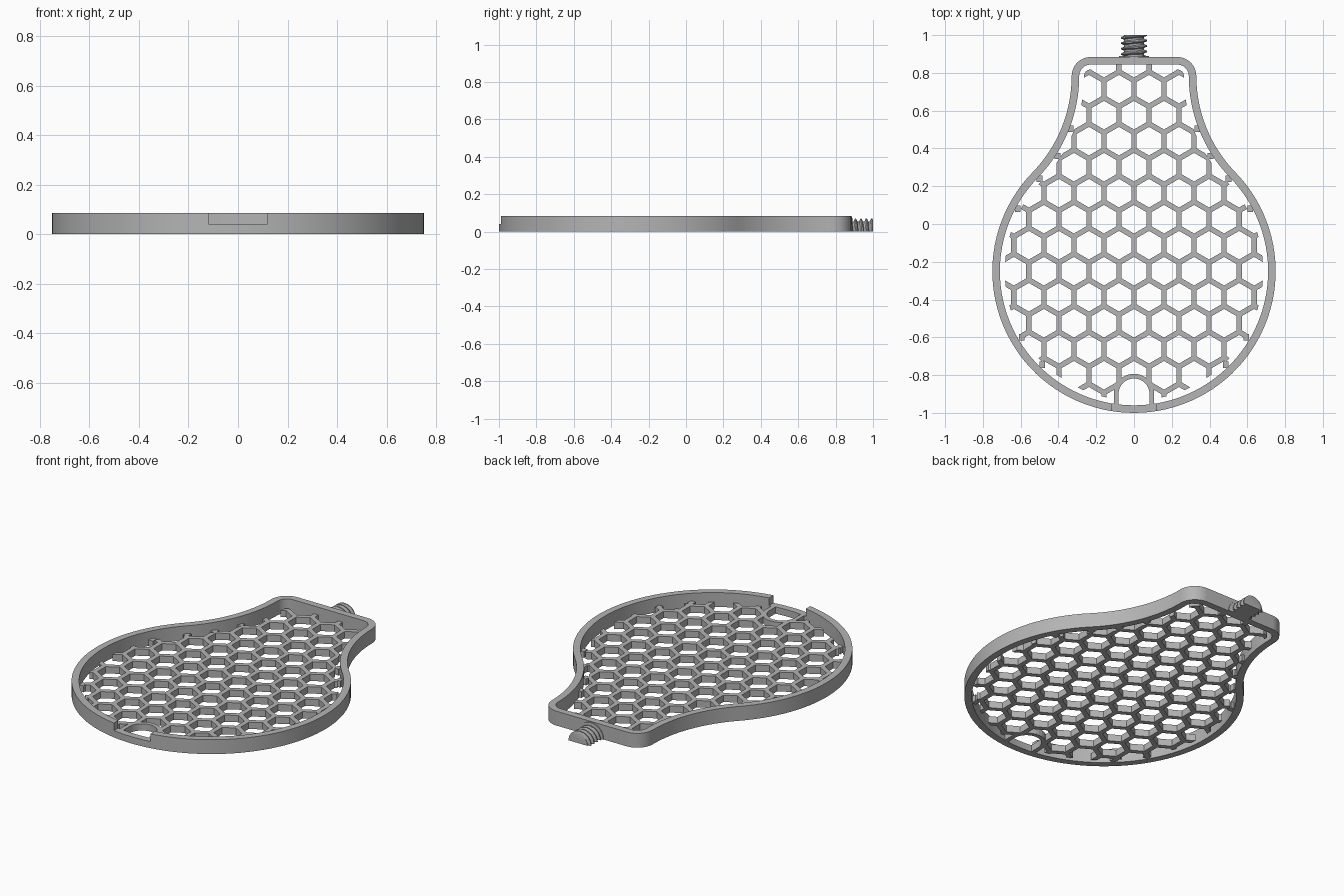
import bpy, bmesh, math
from mathutils import Vector

if "Cube" in bpy.data.objects:
    bpy.data.objects.remove(bpy.data.objects["Cube"], do_unlink=True)

grey = bpy.data.materials.new("light_grey")
grey.use_nodes = True
grey.diffuse_color = (0.46, 0.46, 0.46, 1)
grey.node_tree.nodes["Principled BSDF"].inputs["Base Color"].default_value = grey.diffuse_color

RIM_H, GRID_H = 0.085, 0.04
CY, CR = -0.25, 0.75                     # round body centre and radius
NECK_X, TOP_Y, CORNER = 0.33, 0.884, 0.1
CELL, BAR = 0.159, 0.028


def finish(name, bm, smooth=False):
    bmesh.ops.recalc_face_normals(bm, faces=bm.faces)
    mesh = bpy.data.meshes.new(name)
    bm.to_mesh(mesh)
    bm.free()
    mesh.materials.append(grey)
    ob = bpy.data.objects.new(name, mesh)
    bpy.context.collection.objects.link(ob)
    if smooth:
        select(ob)
        bpy.ops.object.shade_smooth_by_angle(angle=math.radians(30))
    return ob


def select(ob):
    bpy.ops.object.select_all(action='DESELECT')
    ob.select_set(True)
    bpy.context.view_layer.objects.active = ob


def boolean(ob, cutter, operation):
    select(ob)
    mod = ob.modifiers.new("cut", 'BOOLEAN')
    mod.object, mod.operation, mod.solver = cutter, operation, 'EXACT'
    bpy.ops.object.modifier_apply(modifier=mod.name)
    bpy.data.objects.remove(cutter, do_unlink=True)


def arc(cx, cy, r, a0, a1, n):
    return [(cx + r * math.cos(a0 + (a1 - a0) * i / n),
             cy + r * math.sin(a0 + (a1 - a0) * i / n)) for i in range(n + 1)]


def outline(inset):
    """Closed pear shape: round body, concave neck, rounded shoulders."""
    ny = TOP_Y - CORNER
    h = ny - CY
    nr = (NECK_X ** 2 + h * h - CR * CR) / (2 * (CR - NECK_X))
    a = math.atan2(h, NECK_X + nr)
    half = arc(0, CY, CR - inset, -math.pi / 2, a, 40)
    half += arc(NECK_X + nr, ny, nr + inset, math.pi + a, math.pi, 16)[1:]
    half += arc(NECK_X - CORNER, ny, CORNER - inset, 0, math.pi / 2, 8)[1:]
    return half + [(-x, y) for x, y in reversed(half[1:])]


def prism(name, pts, z0, z1):
    bm = bmesh.new()
    face = bm.faces.new([bm.verts.new((x, y, z0)) for x, y in pts])
    ext = bmesh.ops.extrude_face_region(bm, geom=[face])
    for v in ext["geom"]:
        if isinstance(v, bmesh.types.BMVert):
            v.co.z = z1
    return finish(name, bm)


def band(name, outer, inner, height, closed=True):
    """Upright wall between two matching paths."""
    bm = bmesh.new()
    rings = [[bm.verts.new((x, y, z)) for x, y in p]
             for p, z in ((outer, 0), (outer, height), (inner, height), (inner, 0))]
    n = len(outer)
    for i in range(n if closed else n - 1):
        j = (i + 1) % n
        for k in range(4):
            a, b = rings[k], rings[(k + 1) % 4]
            bm.faces.new((a[i], a[j], b[j], b[i]))
    if not closed:
        for i in (0, n - 1):
            bm.faces.new([r[i] for r in rings])
    return finish(name, bm)


def rect(x0, x1, y0, y1):
    return [(x0, y0), (x1, y0), (x1, y1), (x0, y1)]


# Outer rim with the front notch
rim = band("rim", outline(0), outline(0.04), RIM_H)
boolean(rim, prism("notch_cutter", rect(-0.12, 0.12, -1.1, -0.85), GRID_H, 0.2), 'DIFFERENCE')
select(rim)
bpy.ops.object.shade_smooth_by_angle(angle=math.radians(30))

# Honeycomb grid: merged hexagon rings, thickened, then trimmed to the pear shape
bm = bmesh.new()
R = CELL / math.sqrt(3)
r_in = (CELL - BAR) / math.sqrt(3)
for k in range(-6, 10):
    for i in range(-6, 7):
        c = Vector(((i + (k % 2) / 2) * CELL, CY + k * CELL * math.sqrt(3) / 2, 0))
        dirs = [Vector((math.sin(t * math.pi / 3), math.cos(t * math.pi / 3), 0)) for t in range(6)]
        out = [bm.verts.new(c + d * R) for d in dirs]
        inn = [bm.verts.new(c + d * r_in) for d in dirs]
        for t in range(6):
            u = (t + 1) % 6
            bm.faces.new((out[t], out[u], inn[u], inn[t]))
bmesh.ops.remove_doubles(bm, verts=bm.verts, dist=0.001)
ext = bmesh.ops.extrude_face_region(bm, geom=bm.faces[:])
for v in ext["geom"]:
    if isinstance(v, bmesh.types.BMVert):
        v.co.z = GRID_H
grid = finish("honeycomb_grid", bm)
boolean(grid, prism("pear_cutter", outline(0.066), -0.1, 0.2), 'INTERSECT')


# Finger arch behind the notch
def arch_path(r):
    return [(r, -0.965)] + arc(0, -0.9, r, 0, math.pi, 16) + [(-r, -0.965)]


boolean(grid, prism("arch_cutter", arch_path(0.095), -0.1, 0.2), 'DIFFERENCE')
band("notch_arch", arch_path(0.107), arch_path(0.082), GRID_H, closed=False)

# Small tabs joining the grid to the rim
tabs = [(0.08, 0.83), (0.335, 0.505), (0.405, 0.36), (0.5, 0.24),
        (0.615, 0.08), (0.595, -0.6), (0.485, -0.745)]
for n, (x, y) in enumerate(tabs):
    for side, s in (("left", 1), ("right", -1)):
        prism(f"tab_{side}_{n + 1}", rect(s * x - 0.015, s * x + 0.015, y - 0.017, y + 0.017),
              0.001, GRID_H - 0.001)

# Half-round threaded stub with a flat underside
bm = bmesh.new()
rows, cols, pitch, y0, y1 = 64, 20, 0.029, 0.87, 1.0
prev = None
for i in range(rows + 1):
    y = y0 + (y1 - y0) * i / rows
    row = []
    for j in range(cols + 1):
        a = math.pi * j / cols
        phase = ((y - y0) / pitch + a / (2 * math.pi)) % 1
        ridge = min(1, max(0, 1.6 - 5 * abs(phase - 0.5)))
        r = 0.08 if y < 0.89 else 0.054 + 0.016 * ridge
        row.append(bm.verts.new((r * math.cos(a), y, r * math.sin(a))))
    if prev:
        for j in range(cols + 1):
            u = (j + 1) % (cols + 1)
            bm.faces.new((prev[j], prev[u], row[u], row[j]))
    if i in (0, rows):
        bm.faces.new(row)
    prev = row
finish("threaded_stub", bm, smooth=True)
